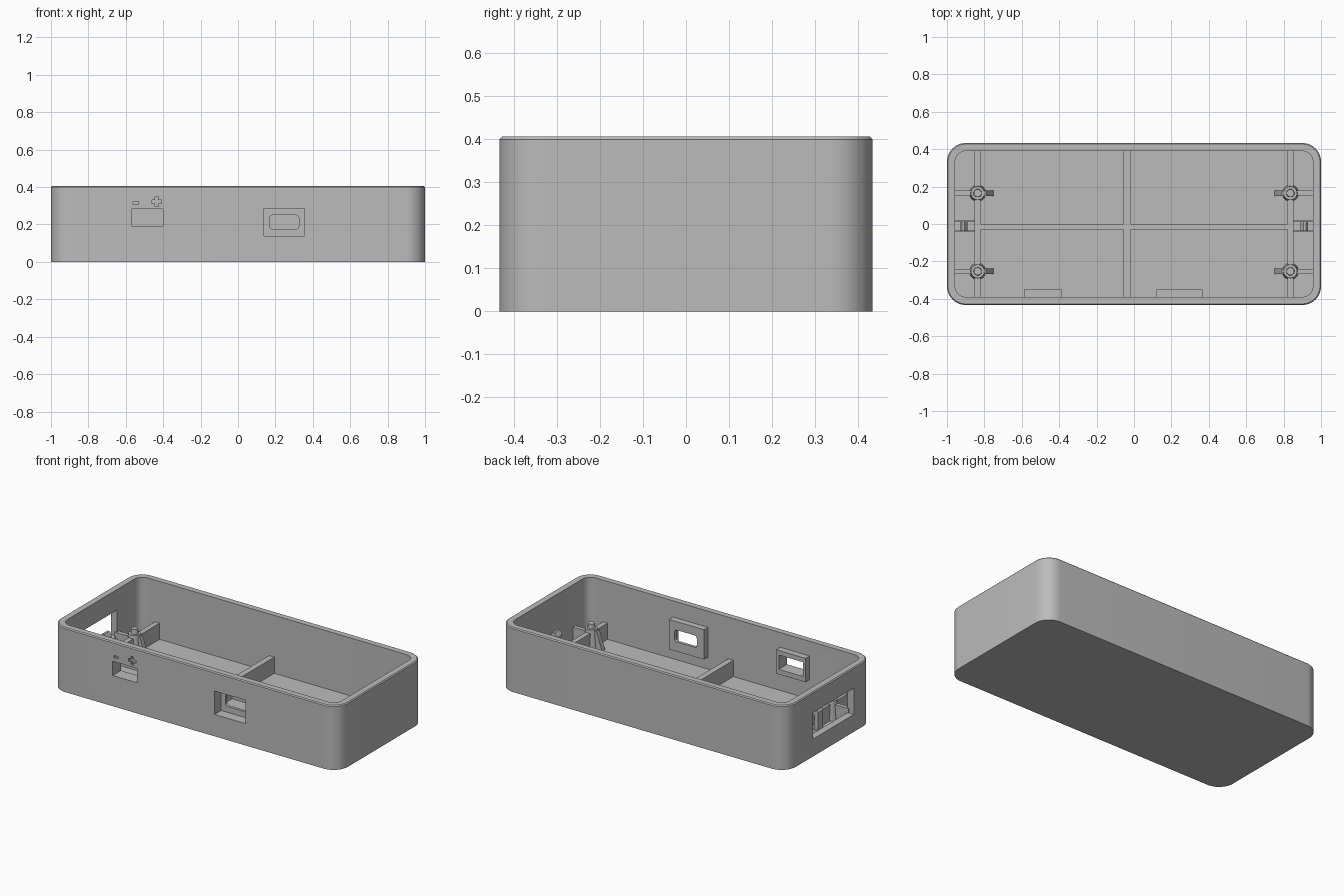
import bpy, bmesh, math

if "Cube" in bpy.data.objects:
    bpy.data.objects.remove(bpy.data.objects["Cube"])

grey = bpy.data.materials.new("Light grey plastic")
grey.use_nodes = True
colour = (0.5, 0.5, 0.5, 1)
grey.diffuse_color = colour
grey.node_tree.nodes["Principled BSDF"].inputs["Base Color"].default_value = colour

FLOOR, RIB, WALL_Y = 0.04, 0.142, 0.39
BURY = 0.01  # overlap of joined parts


def finish(name, bm):
    bmesh.ops.recalc_face_normals(bm, faces=bm.faces)
    mesh = bpy.data.meshes.new(name)
    bm.to_mesh(mesh)
    bm.free()
    mesh.materials.append(grey)
    ob = bpy.data.objects.new(name, mesh)
    bpy.context.collection.objects.link(ob)
    return ob


def prism(name, points, vector):
    """Extrude a flat outline along a vector."""
    bm = bmesh.new()
    face = bm.faces.new([bm.verts.new(p) for p in points])
    new = bmesh.ops.extrude_face_region(bm, geom=[face])["geom"]
    verts = [v for v in new if isinstance(v, bmesh.types.BMVert)]
    bmesh.ops.translate(bm, vec=vector, verts=verts)
    return finish(name, bm)


def box(name, x0, x1, y0, y1, z0, z1):
    outline = [(x0, y0, z0), (x1, y0, z0), (x1, y1, z0), (x0, y1, z0)]
    return prism(name, outline, (0, 0, z1 - z0))


def rounded(hx, hy, r, steps=12):
    """Outline of a rounded rectangle."""
    pts = []
    for k, (sx, sy) in enumerate([(1, 1), (-1, 1), (-1, -1), (1, -1)]):
        for i in range(steps + 1):
            a = math.pi / 2 * (k + i / steps)
            pts.append((sx * (hx - r) + r * math.cos(a), sy * (hy - r) + r * math.sin(a)))
    return pts


def turned(name, x, y, rings, sides=24):
    """Round stack of (radius, height) rings."""
    bm = bmesh.new()
    loops = []
    for r, z in rings:
        angles = [2 * math.pi * i / sides for i in range(sides)]
        loops.append([bm.verts.new((x + r * math.cos(a), y + r * math.sin(a), z)) for a in angles])
    for a, b in zip(loops, loops[1:]):
        for i in range(sides):
            j = (i + 1) % sides
            bm.faces.new([a[i], a[j], b[j], b[i]])
    bm.faces.new(loops[0])
    bm.faces.new(loops[-1])
    return finish(name, bm)


def combine(target, tools, operation="DIFFERENCE"):
    for tool in tools:
        mod = target.modifiers.new("cut", "BOOLEAN")
        mod.operation, mod.solver, mod.object = operation, "EXACT", tool
    bpy.context.view_layer.update()
    graph = bpy.context.evaluated_depsgraph_get()
    mesh = bpy.data.meshes.new_from_object(target.evaluated_get(graph))
    target.modifiers.clear()
    target.data = mesh
    for tool in tools:
        bpy.data.objects.remove(tool)


# Tray shell with a fine chamfer on the rim
H, C = 0.405, 0.006
bm = bmesh.new()
rings = [(1, 0.433, 0.1, 0), (1, 0.433, 0.1, H - C), (1 - C, 0.433 - C, 0.1 - C, H)]
loops = [[bm.verts.new((x, y, z)) for x, y in rounded(hx, hy, r)] for hx, hy, r, z in rings]
count = len(loops[0])
for a, b in zip(loops, loops[1:]):
    for i in range(count):
        j = (i + 1) % count
        bm.faces.new([a[i], a[j], b[j], b[i]])
bm.faces.new(loops[0])
bm.faces.new(loops[-1])
shell = finish("tray_shell", bm)

cavity = prism("cavity", [(x, y, FLOOR) for x, y in rounded(0.956, WALL_Y, 0.056)], (0, 0, 0.5))
combine(shell, [cavity])

# Port frames behind the front wall
frames = [box("switch_frame", -0.588, -0.384, -0.41, -0.35, 0.162, 0.312),
          box("socket_frame", 0.12, 0.365, -0.41, -0.35, 0.115, 0.303)]
combine(shell, frames, "UNION")

# Openings and shallow polarity marks
socket = [(0.2475 + x, -0.5, 0.2125 + z) for x, z in rounded(0.0775, 0.0375, 0.015, 4)]
cutters = [
    box("switch_hole", -0.57, -0.402, -0.5, -0.3, 0.193, 0.283),
    box("socket_recess", 0.14, 0.355, -0.5, -0.368, 0.138, 0.285),
    prism("socket_hole", socket, (0, 0.2, 0)),
    box("side_window", -1.1, -0.94, -0.243, 0.163, 0.11, 0.275),
    box("minus_mark", -0.562, -0.532, -0.5, -0.42, 0.308, 0.322),
]
arm, bar = 0.026, 0.009
plus = []
for a, b in [(1, 1), (-1, 1), (-1, -1), (1, -1)]:
    corner = [(a * arm, b * bar), (a * bar, b * bar), (a * bar, b * arm)]
    plus += corner if a * b > 0 else corner[::-1]
cutters.append(prism("plus_mark", [(-0.434 + x, -0.5, 0.322 + z) for x, z in plus], (0, 0.08, 0)))
combine(shell, cutters)

# Stiffening ribs on the floor
LOW = FLOOR - BURY
box("centre_rib", -0.057, -0.02, -WALL_Y - BURY, WALL_Y + BURY, LOW, RIB)
box("long_rib", -0.83, 0.83, -0.03, 0.0, LOW, RIB - 0.002)

for side, s in (("right", -1), ("left", 1)):
    def span(a, b):
        return sorted((s * a, s * b))

    box(side + "_cross_rib", *span(0.82, 0.852), -WALL_Y - BURY, WALL_Y + BURY, LOW, RIB)

    # Mounting pins with tapered gussets
    for place, y in (("back", 0.165), ("front", -0.253)):
        name = side + "_" + place
        turned(name + "_pin", s * 0.836, y,
               [(0.045, LOW), (0.036, 0.162), (0.022, 0.162), (0.02, 0.192)])
        gusset = [(0.836, LOW), (0.75, LOW), (0.752, FLOOR), (0.79, 0.155), (0.836, 0.155)]
        prism(name + "_gusset", [(s * x, y - 0.015, z) for x, z in gusset], (0, 0.03, 0))
        box(name + "_wall_fin", *span(0.836, 0.966), y - 0.013, y + 0.013, LOW, RIB - 0.004)

    # Snap clip beside the end wall
    for edge in (-0.043, 0.011):
        box(side + "_clip_rail", *span(0.83, 0.966), edge, edge + 0.008, LOW, 0.09)
    clip = [(0.93, LOW), (0.93, 0.2), (0.92, 0.212), (0.905, 0.212),
            (0.89, 0.19), (0.89, 0.178), (0.905, 0.178), (0.9, LOW)]
    prism(side + "_clip", [(s * x, -0.038, z) for x, z in clip], (0, 0.052, 0))

# Smooth rounded corners, sharp edges elsewhere
bpy.ops.object.select_all(action="DESELECT")
for ob in bpy.context.collection.objects:
    if ob.type == "MESH" and grey.name in ob.data.materials:
        ob.select_set(True)
        bpy.context.view_layer.objects.active = ob
bpy.ops.object.shade_smooth_by_angle(angle=math.radians(30))
